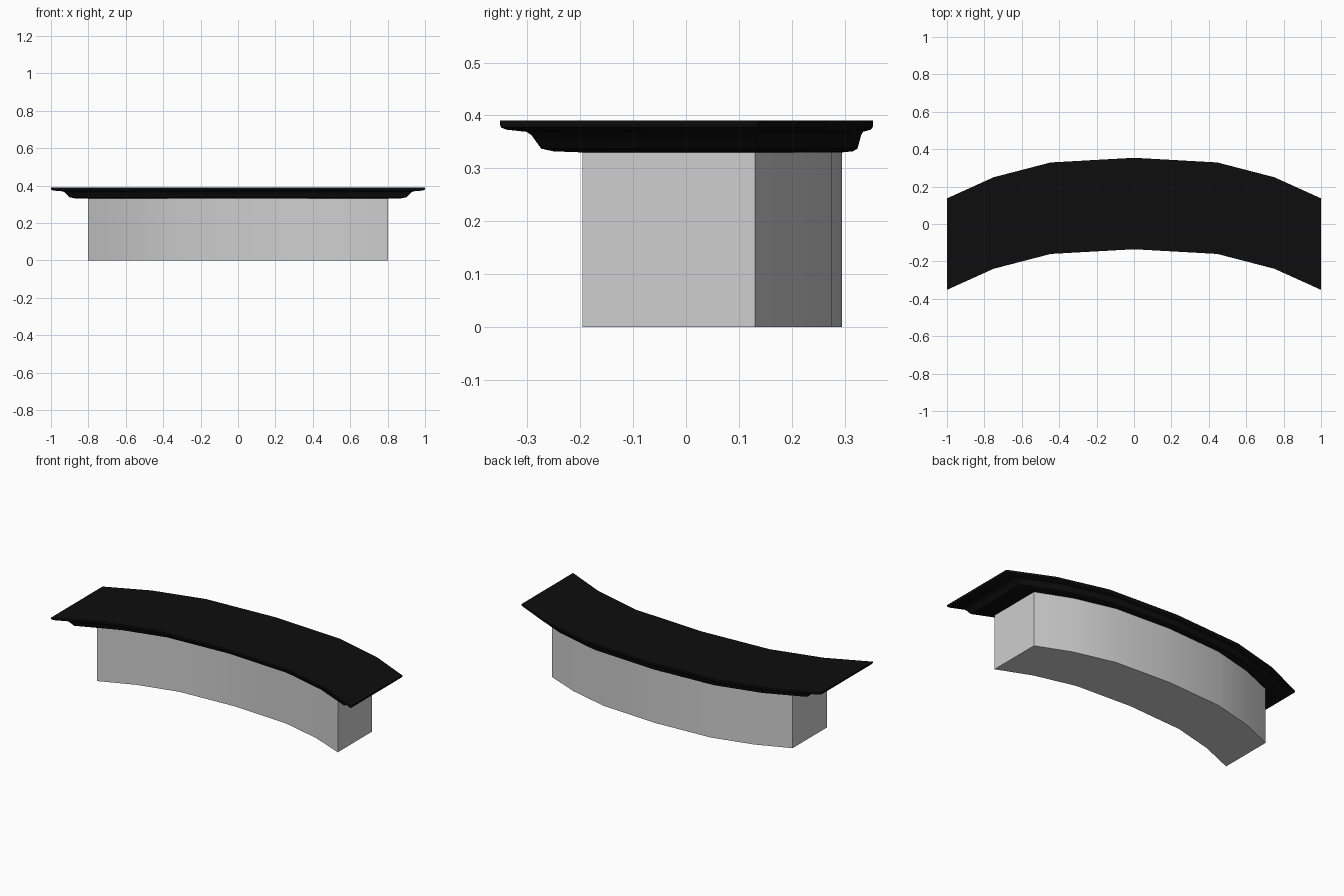
import bpy, bmesh, math

cube = bpy.data.objects.get("Cube")
if cube:
    bpy.data.objects.remove(cube)


def material(name, value, roughness):
    mat = bpy.data.materials.new(name)
    mat.use_nodes = True
    color = (value, value, value, 1)
    mat.diffuse_color = color
    bsdf = mat.node_tree.nodes["Principled BSDF"]
    bsdf.inputs["Base Color"].default_value = color
    bsdf.inputs["Roughness"].default_value = roughness
    return mat


def outline(half_back, depth):
    """Curved plan: mirrored back edge, then the same edge moved forward."""
    left = [(-x, y) for x, y in reversed(half_back[1:])]
    back = left + half_back
    return back + [(x, y - depth) for x, y in reversed(back)]


def loft(name, rings, mat):
    """Skin stacked outlines and cap both ends."""
    bm = bmesh.new()
    loops = [[bm.verts.new(p) for p in ring] for ring in rings]
    n = len(loops[0])
    for low, high in zip(loops, loops[1:]):
        for i in range(n):
            j = (i + 1) % n
            bm.faces.new((low[i], low[j], high[j], high[i]))
    # caps as strips between the back and front edges
    for loop in (loops[0], loops[-1]):
        for i in range(n // 2 - 1):
            bm.faces.new((loop[i], loop[i + 1], loop[n - 2 - i], loop[n - 1 - i]))
    bmesh.ops.recalc_face_normals(bm, faces=bm.faces)
    mesh = bpy.data.meshes.new(name)
    bm.to_mesh(mesh)
    bm.free()
    mesh.materials.append(mat)
    obj = bpy.data.objects.new(name, mesh)
    bpy.context.collection.objects.link(obj)
    bpy.ops.object.select_all(action="DESELECT")
    obj.select_set(True)
    bpy.context.view_layer.objects.active = obj
    bpy.ops.object.shade_smooth_by_angle(angle=math.radians(35))
    return obj


body_plan = outline([(0, 0.295), (0.355, 0.275), (0.6, 0.214), (0.803, 0.131)], 0.327)
top_plan = outline([(0, 0.354), (0.445, 0.329), (0.75, 0.25), (1.0, 0.137)], 0.489)

# Counter base
loft("counter_base", [[(x, y, z) for x, y in body_plan] for z in (0, 0.331)],
     material("light_grey", 0.62, 0.6))

# Worktop with moulded underside: (spread from base to top outline, height)
moulding = [(0, 0.33), (0.35, 0.332), (0.5, 0.337), (0.56, 0.35), (0.62, 0.363),
            (0.68, 0.369), (0.92, 0.373), (0.985, 0.377), (1, 0.382), (1, 0.39)]
rings = [[(bx + (tx - bx) * t, by + (ty - by) * t, z)
          for (bx, by), (tx, ty) in zip(body_plan, top_plan)] for t, z in moulding]
loft("worktop", rings, material("black", 0.004, 0.5))
